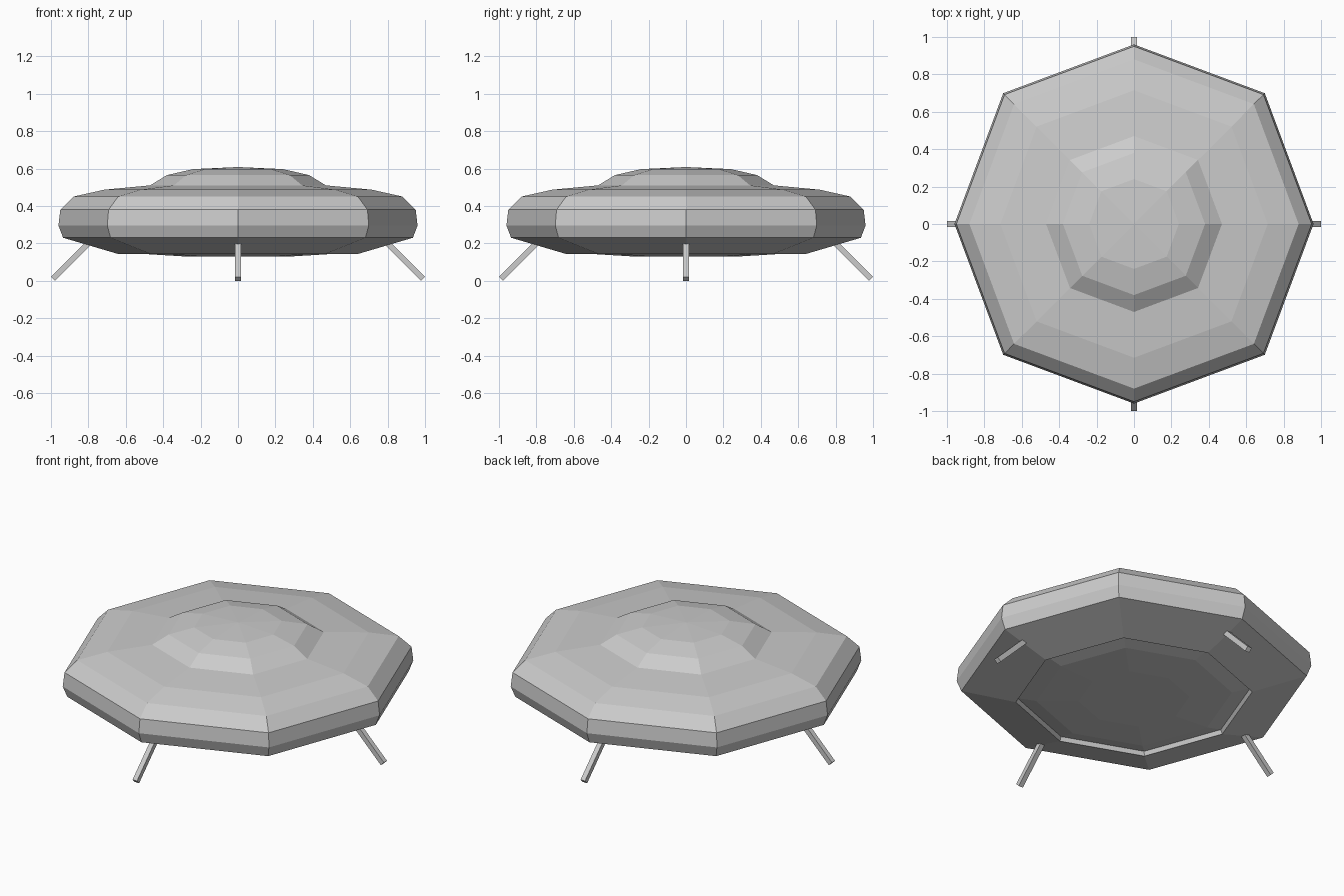
import bpy, bmesh, math
from mathutils import Matrix, Vector

if "Cube" in bpy.data.objects:
    bpy.data.objects.remove(bpy.data.objects["Cube"], do_unlink=True)

GREY = (0.6, 0.6, 0.6, 1.0)
metal = bpy.data.materials.new("grey_metal")
metal.use_nodes = True
metal.diffuse_color = GREY
metal.node_tree.nodes["Principled BSDF"].inputs["Base Color"].default_value = GREY


def add_object(name, bm):
    bmesh.ops.recalc_face_normals(bm, faces=bm.faces)
    mesh = bpy.data.meshes.new(name)
    bm.to_mesh(mesh)
    bm.free()
    mesh.materials.append(metal)
    obj = bpy.data.objects.new(name, mesh)
    bpy.context.collection.objects.link(obj)
    return obj


# Saucer outline from the top centre out and round to the underside: (radius, height)
PROFILE = [(0.24, 0.597), (0.38, 0.565), (0.47, 0.51), (0.715, 0.487),
           (0.88, 0.45), (0.95, 0.38), (0.96, 0.295), (0.935, 0.23),
           (0.64, 0.143), (0.63, 0.168), (0.53, 0.145), (0.30, 0.131)]
CORNER = 1.03  # diagonal corners reach slightly further out


def saucer_hull():
    bm = bmesh.new()
    rings = []
    for r, z in PROFILE:
        ring = []
        for i in range(8):
            a = i * math.pi / 4
            k = r * (CORNER if i % 2 else 1.0)
            ring.append(bm.verts.new((k * math.cos(a), k * math.sin(a), z)))
        rings.append(ring)
    for upper, lower in zip(rings, rings[1:]):
        for i in range(8):
            j = (i + 1) % 8
            bm.faces.new((upper[i], lower[i], lower[j], upper[j]))
    # Shallow crown fan and flat belly plate
    apex = bm.verts.new((0, 0, 0.608))
    for i in range(8):
        bm.faces.new((apex, rings[0][i], rings[0][(i + 1) % 8]))
    bm.faces.new(rings[-1])
    return add_object("saucer_hull", bm)


def landing_leg(name, angle):
    # Square bar sloping outwards at 45 degrees
    foot, top = Vector((0.9894, 0, 0.0106)), Vector((0.76, 0, 0.24))
    bm = bmesh.new()
    bmesh.ops.create_cube(bm, size=1.0, matrix=(
        Matrix.Rotation(angle, 4, 'Z')
        @ Matrix.Translation((foot + top) / 2)
        @ Matrix.Rotation(-math.pi / 4, 4, 'Y')
        @ Matrix.Diagonal((0.03, 0.03, (top - foot).length, 1))))
    return add_object(name, bm)


saucer_hull()
for n, side in enumerate(("left", "back", "right", "front")):
    landing_leg(side + "_leg", n * math.pi / 2)
